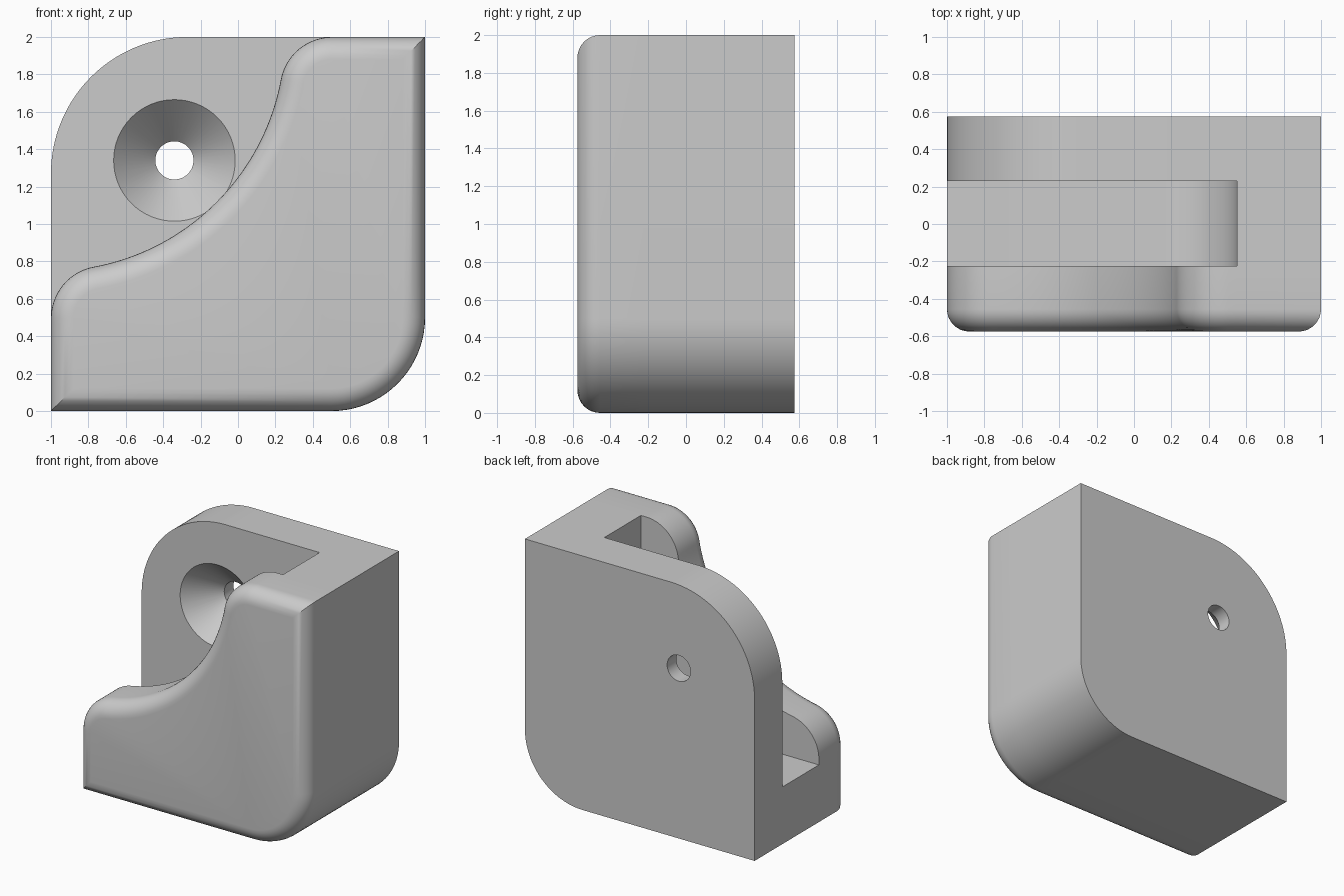
import bpy, bmesh, math
from mathutils import Vector

if "Cube" in bpy.data.objects:
    bpy.data.objects.remove(bpy.data.objects["Cube"])

Y_FRONT, Y_LIP, Y_PLATE, Y_BACK = -0.575, -0.225, 0.23, 0.575
BEVEL = 0.12


def arc(cx, cz, r, a0, a1, n=20):
    """Points on an arc, angles in degrees."""
    return [(cx + r * math.cos(math.radians(a0 + (a1 - a0) * i / n)),
             cz + r * math.sin(math.radians(a0 + (a1 - a0) * i / n))) for i in range(n + 1)]


def outer(d=0):
    # bottom and right sides with the rounded outer corner, inset by d
    return [(-1 + d, d)] + arc(0.5, 0.5, 0.5 - d, -90, 0) + [(1 - d, 2 - d)]


def scoop(d=0):
    # S-shaped edge of the lip: round end, large hollow, round end
    R, r = 1.25, 0.28
    u = math.sqrt((R + r) ** 2 - r * r)
    t = math.degrees(math.asin(r / (R + r)))
    return (arc(u - 1, 2 - r, r - d, 90, 180 - t)
            + arc(-1, 2, R + d, -t, -90 + t, 40)[1:-1]
            + arc(r - 1, 2 - u, r - d, 90 + t, 180))


def lip(d=0):
    return outer(d) + [(0.55, 2 - d)] + scoop(d) + [(-1 + d, 0.45)]


# slot wall and floor, and the large rounded corner of the back plate
slot = [(0.55, 2)] + arc(0.15, 0.85, 0.4, 0, -90) + [(-1, 0.45)]
plate_corner = arc(-0.27, 1.27, 0.73, 90, 180, 32)
plate = outer() + [(0.55, 2)] + plate_corner + [(-1, 0.45)]

bm = bmesh.new()


def ring(points, y):
    return [bm.verts.new((x, y, z)) for x, z in points]


def cap(points, y):
    bm.faces.new(ring(points, y))


def loft(a, ya, b, yb):
    va, vb = ring(a, ya), ring(b, yb)
    for i in range(len(va)):
        j = (i + 1) % len(va)
        bm.faces.new((va[i], va[j], vb[j], vb[i]))


# front lip with rounded front edge
steps = [(BEVEL * (1 - math.sin(i * math.pi / 16)),
          Y_FRONT + BEVEL * (1 - math.cos(i * math.pi / 16))) for i in range(9)]
cap(lip(BEVEL), Y_FRONT)
for (d0, y0), (d1, y1) in zip(steps, steps[1:]):
    loft(lip(d0), y0, lip(d1), y1)
loft(lip(), Y_FRONT + BEVEL, lip(), Y_LIP)
cap(scoop() + slot[::-1], Y_LIP)
# slot core
core = outer() + slot
loft(core, Y_LIP, core, Y_PLATE)
# back plate
cap(plate_corner + slot[::-1], Y_PLATE)
loft(plate, Y_PLATE, plate, Y_BACK)
cap(plate, Y_BACK)

bmesh.ops.remove_doubles(bm, verts=bm.verts, dist=1e-4)
bmesh.ops.recalc_face_normals(bm, faces=bm.faces)
mesh = bpy.data.meshes.new("corner_bracket")
bm.to_mesh(mesh)
bm.free()
bracket = bpy.data.objects.new("corner_bracket", mesh)
bpy.context.collection.objects.link(bracket)

# countersunk screw hole
bm = bmesh.new()
profile = [(0.325, 0.05), (0.325, Y_PLATE), (0.102, 0.46), (0.102, 0.7)]
circles = [(arc(-0.34, 1.34, r, 0, 360, 64)[:-1], y) for r, y in profile]
cap(*circles[0])
for (a, ya), (b, yb) in zip(circles, circles[1:]):
    loft(a, ya, b, yb)
cap(*circles[-1])
bmesh.ops.remove_doubles(bm, verts=bm.verts, dist=1e-4)
bmesh.ops.recalc_face_normals(bm, faces=bm.faces)
cut_mesh = bpy.data.meshes.new("screw_hole_cutter")
bm.to_mesh(cut_mesh)
bm.free()
cutter = bpy.data.objects.new("screw_hole_cutter", cut_mesh)
bpy.context.collection.objects.link(cutter)

bpy.context.view_layer.objects.active = bracket
bracket.select_set(True)
mod = bracket.modifiers.new("screw_hole", 'BOOLEAN')
mod.operation, mod.solver, mod.object = 'DIFFERENCE', 'EXACT', cutter
bpy.ops.object.modifier_apply(modifier=mod.name)
bpy.data.objects.remove(cutter)

# single grey plastic
mat = bpy.data.materials.new("grey_plastic")
mat.diffuse_color = (0.6, 0.6, 0.6, 1)
mat.use_nodes = True
mat.node_tree.nodes["Principled BSDF"].inputs["Base Color"].default_value = mat.diffuse_color
bracket.data.materials.clear()
bracket.data.materials.append(mat)
bpy.ops.object.shade_smooth_by_angle(angle=math.radians(30))
